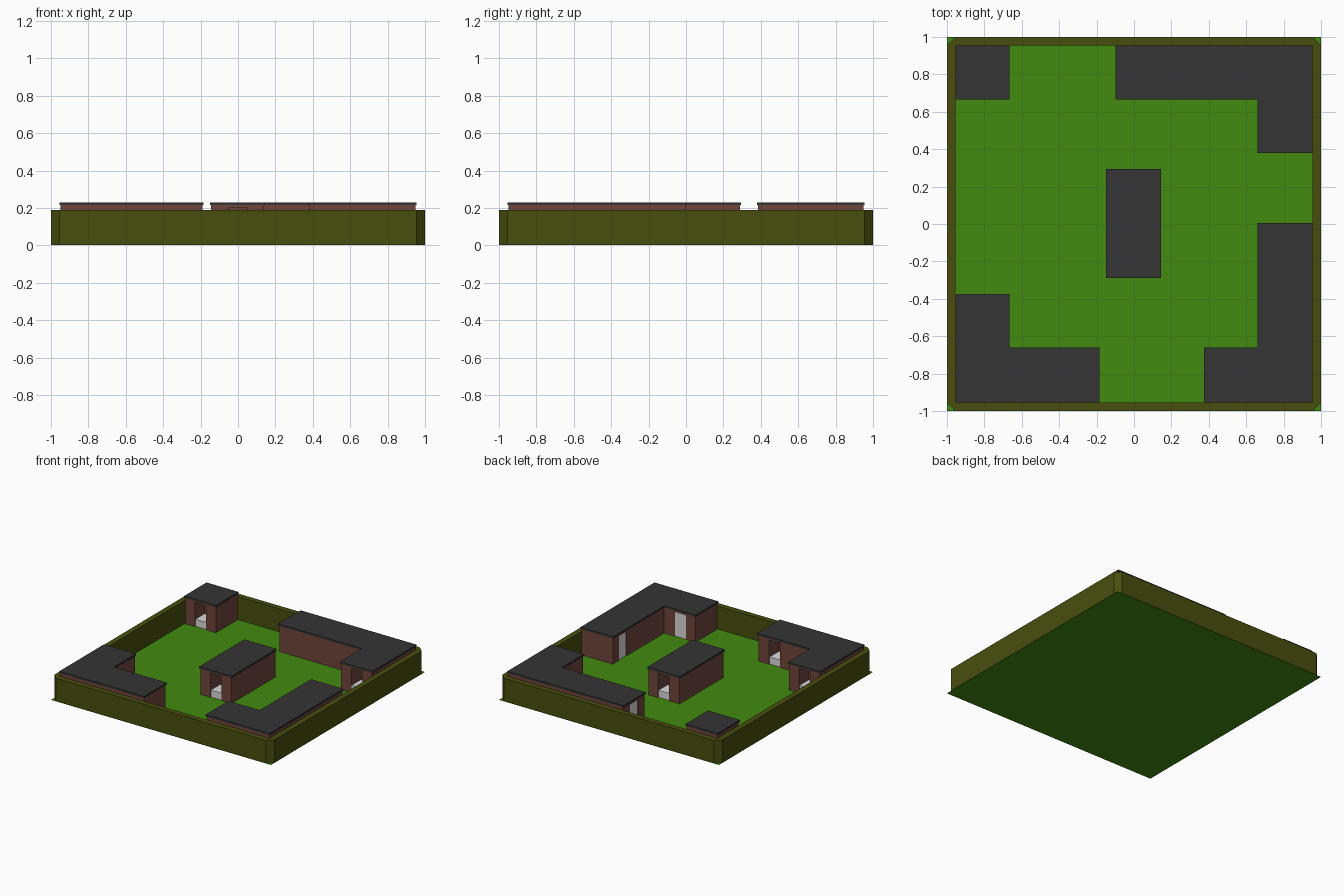
import bpy
import bmesh
from mathutils import Vector

cube = bpy.data.objects.get("Cube")
if cube:
    bpy.data.objects.remove(cube, do_unlink=True)


def material(name, rgb):
    m = bpy.data.materials.new(name)
    m.use_nodes = True
    color = (*rgb, 1.0)
    m.diffuse_color = color
    bsdf = next(n for n in m.node_tree.nodes if n.type == 'BSDF_PRINCIPLED')
    bsdf.inputs["Base Color"].default_value = color
    bsdf.inputs["Roughness"].default_value = 0.9
    return m


GRASS = material("grass green", (0.055, 0.26, 0.005))
HEDGE = material("dark olive", (0.066, 0.076, 0.004))
BRICK = material("brick brown", (0.16, 0.06, 0.045))
ROOF = material("slate grey", (0.035, 0.035, 0.036))
DOOR = material("door white", (0.7, 0.7, 0.7))


def add_mesh(name, bm, mat):
    bmesh.ops.recalc_face_normals(bm, faces=bm.faces)
    mesh = bpy.data.meshes.new(name)
    bm.to_mesh(mesh)
    bm.free()
    mesh.materials.append(mat)
    obj = bpy.data.objects.new(name, mesh)
    bpy.context.scene.collection.objects.link(obj)
    return obj


def prism(name, outline, z0, z1, mat):
    """Extrude a flat outline from z0 to z1."""
    bm = bmesh.new()
    base = bm.faces.new([bm.verts.new((x, y, z0)) for x, y in outline])
    top = bmesh.ops.extrude_face_region(bm, geom=[base], use_keep_orig=True)
    verts = [g for g in top["geom"] if isinstance(g, bmesh.types.BMVert)]
    bmesh.ops.translate(bm, verts=verts, vec=(0, 0, z1 - z0))
    return add_mesh(name, bm, mat)


def rect(x0, y0, x1, y1):
    return [(x0, y0), (x1, y0), (x1, y1), (x0, y1)]


def inset(outline, d):
    """Shrink a counter-clockwise right-angled outline by d."""
    result = []
    for i, p in enumerate(outline):
        p = Vector(p)
        a = (p - Vector(outline[i - 1])).normalized()
        b = (Vector(outline[(i + 1) % len(outline)]) - p).normalized()
        result.append((p.x - (a.y + b.y) * d, p.y + (a.x + b.x) * d))
    return result


OVERHANG = 0.006
DOOR_W, DOOR_H = 0.1, 0.2


def door_box(pos, out, front, back):
    """Footprint of a doorway at pos, facing out, between two depths."""
    p, n = Vector(pos), Vector(out)
    side = Vector((-n.y, n.x)) * DOOR_W / 2
    a, b = p + n * front + side, p - n * back - side
    return rect(min(a.x, b.x), min(a.y, b.y), max(a.x, b.x), max(a.y, b.y))


def building(name, outline, doors):
    walls = prism(name + "_walls", inset(outline, OVERHANG), 0.001, 0.216, BRICK)
    prism(name + "_roof", outline, 0.215, 0.23, ROOF)
    for i, (pos, out, deep) in enumerate(doors):
        # Doorway cut into the wall
        depth = 0.13 if deep else 0.02
        cutter = prism("doorway_cutter", door_box(pos, out, 0.02, depth),
                       -0.02, DOOR_H, BRICK)
        cutter.hide_render = True
        mod = walls.modifiers.new("doorway", 'BOOLEAN')
        mod.operation = 'DIFFERENCE'
        mod.solver = 'EXACT'
        mod.object = cutter
        bpy.context.view_layer.objects.active = walls
        bpy.ops.object.modifier_apply(modifier=mod.name)
        bpy.data.objects.remove(cutter, do_unlink=True)
        # Low white block in the deep porches, full white door elsewhere
        front = -OVERHANG - 0.004
        height = 0.06 if deep else DOOR_H
        prism(f"{name}_door_{i + 1}", door_box(pos, out, front, depth),
              0.002, height, DOOR)


# Lawn
bm = bmesh.new()
bm.faces.new([bm.verts.new((x, y, 0)) for x, y in rect(-1, -1, 1, 1)])
add_mesh("lawn", bm, GRASS)

# Boundary hedge: four bevel-ended sides around a square court
IN, HEDGE_H = 0.955, 0.19
for k, side_name in enumerate(("front", "right", "back", "left")):
    outline = [(-IN, -1), (IN, -1), (0.9775, -0.9775), (IN, -IN),
               (-IN, -IN), (-0.9775, -0.9775)]
    for _ in range(k):
        outline = [(-y, x) for x, y in outline]
    prism(side_name + "_hedge", outline, 0.001, HEDGE_H, HEDGE)

# Buildings
NORTH, SOUTH, WEST = (0, 1), (0, -1), (-1, 0)
E = 0.955

building("corner_hut", rect(-E, 0.665, -0.665, E),
         [((-0.81, 0.665), SOUTH, True)])

building("centre_house", rect(-0.15, -0.29, 0.145, 0.295),
         [((0, -0.29), SOUTH, True), ((0, 0.295), NORTH, True)])

building("back_house",
         [(-0.1, 0.665), (0.66, 0.665), (0.66, 0.38), (E, 0.38), (E, E), (-0.1, E)],
         [((0.81, 0.38), SOUTH, True), ((-0.1, 0.81), WEST, False)])

building("front_left_house",
         [(0.375, -E), (E, -E), (E, 0.005), (0.66, 0.005), (0.66, -0.66), (0.375, -0.66)],
         [((0.66, -0.13), WEST, False), ((0.517, -0.66), NORTH, False)])

building("front_right_house",
         [(-E, -E), (-0.185, -E), (-0.185, -0.66), (-0.665, -0.66),
          (-0.665, -0.375), (-E, -0.375)],
         [((-0.81, -0.375), NORTH, True), ((-0.34, -0.66), NORTH, True)])
